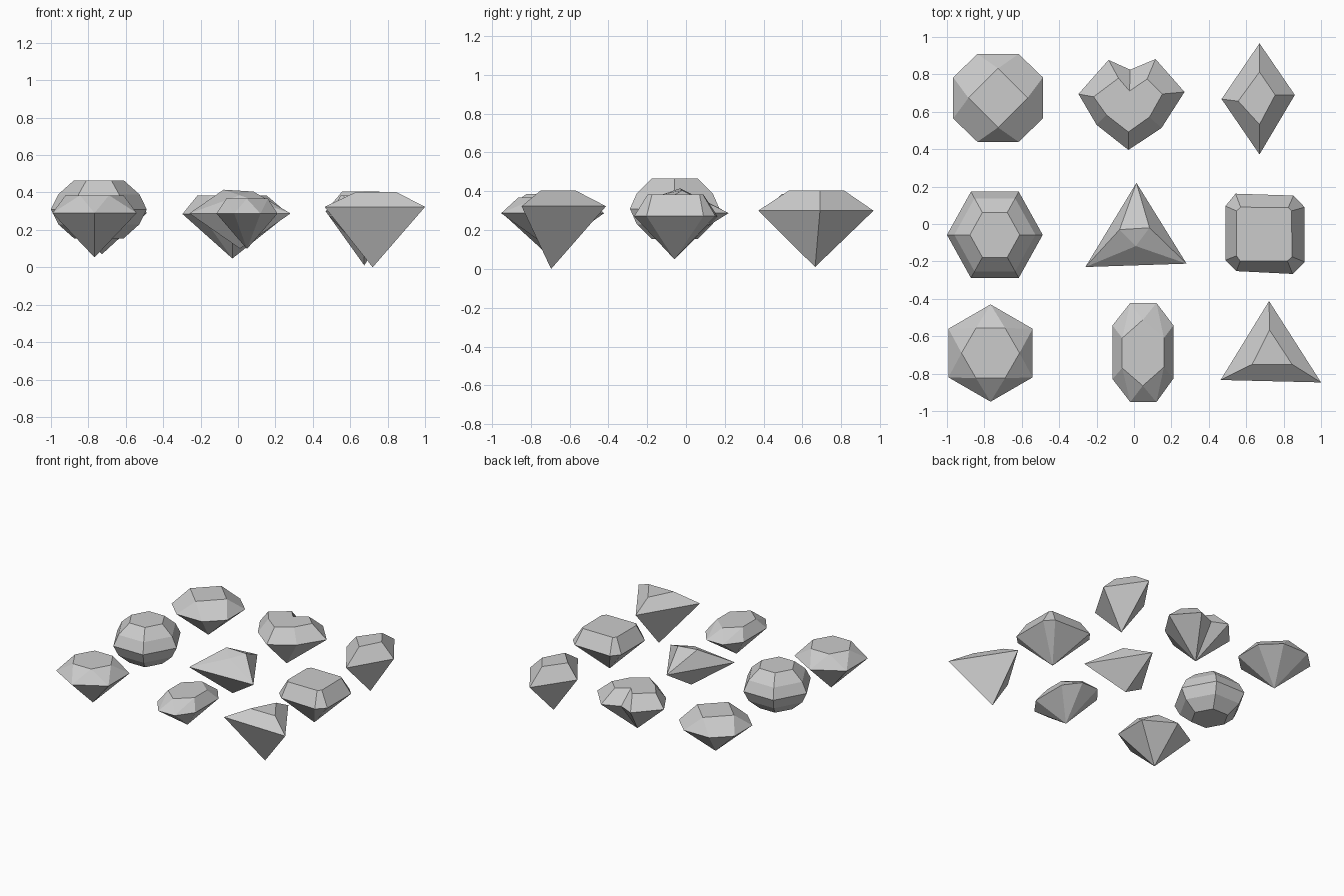
import bpy, bmesh
from math import sin, cos, pi, radians

if "Cube" in bpy.data.objects:
    bpy.data.objects.remove(bpy.data.objects["Cube"])


def ring(cx, cy, r, n, z, start=0.0, sy=1.0):
    """Regular polygon ring at height z."""
    return [(cx + r * cos(radians(start) + 2 * pi * i / n),
             cy + sy * r * sin(radians(start) + 2 * pi * i / n), z) for i in range(n)]


def at(pts, z):
    return [(x, y, z) for x, y in pts]


def finish(name, bm):
    bmesh.ops.recalc_face_normals(bm, faces=bm.faces)
    me = bpy.data.meshes.new(name)
    bm.to_mesh(me)
    bm.free()
    bpy.context.collection.objects.link(bpy.data.objects.new(name, me))


def hull_gem(name, *groups):
    """Convex gem: facets are the hull of its table, girdle and tip points."""
    bm = bmesh.new()
    for g in groups:
        for p in g:
            bm.verts.new(p)
    res = bmesh.ops.convex_hull(bm, input=bm.verts)
    loose = [v for v in bm.verts if not v.link_faces]
    bmesh.ops.delete(bm, geom=loose, context='VERTS')
    bmesh.ops.dissolve_limit(bm, angle_limit=radians(2), verts=bm.verts, edges=bm.edges)
    finish(name, bm)


def ring_gem(name, table, girdle, tip):
    """Gem with matching table and girdle rings (may be concave)."""
    bm = bmesh.new()
    t = [bm.verts.new(p) for p in table]
    g = [bm.verts.new(p) for p in girdle]
    k = bm.verts.new(tip)
    bm.faces.new(t)
    n = len(t)
    for i in range(n):
        j = (i + 1) % n
        bm.faces.new((t[i], t[j], g[j], g[i]))
        bm.faces.new((g[i], g[j], k))
    finish(name, bm)


# back row: cushion gem, heart gem, lozenge gem
cx, cy = -0.727, 0.674
hull_gem("cushion_gem",
         ring(cx, cy, 0.158, 4, 0.39),
         at([(cx + sx * a, cy + sy * b) for sx in (-1, 1) for sy in (-1, 1)
             for a, b in ((0.11, 0.235), (0.24, 0.11))], 0.29),
         [(cx, cy, 0.07)])

ring_gem("heart_gem",
         at([(-.083, .78), (-.024, .711), (.07, .775), (.152, .695),
             (.083, .572), (-.03, .492), (-.147, .583), (-.216, .68)], 0.385),
         at([(-.136, .877), (-.02, .825), (.115, .882), (.27, .706),
             (.147, .513), (-.03, .396), (-.2, .53), (-.297, .695)], 0.285),
         (-.03, .64, .047))

ring_gem("lozenge_gem",
         at([(.671, .813), (.755, .69), (.671, .532), (.557, .657)], 0.405),
         at([(.671, .966), (.86, .69), (.671, .372), (.468, .668)], 0.30),
         (.675, .665, .01))

# middle row: rounded hexagonal gem, pointed triangular gem, cut rectangle gem
hull_gem("rounded_hexagon_gem",
         *[ring(-0.744, -0.058, r, 6, z, 0, 1.04) for r, z in
           ((.133, .465), (.217, .39), (.256, .31), (.217, .23), (.133, .155))])

hull_gem("pointed_triangle_gem",
         [(-.077, -.03, .415), (.083, -.02, .405), (.01, -.118, .385)],
         at([(.013, .22), (.281, -.212), (-.26, -.23)], 0.288),
         [(.01, -.08, .1)])

ring_gem("cut_rectangle_gem",
         at([(.57, .09), (.825, .088), (.842, .07), (.845, -.175),
             (.82, -.198), (.568, -.198), (.548, -.17), (.548, .07)], 0.383),
         at([(.543, .162), (.853, .152), (.912, .09), (.912, -.203),
             (.848, -.267), (.548, -.252), (.489, -.193), (.489, .096)], 0.272),
         (.70, -.06, .05))

# front row: hexagonal gem, oval gem, triangular gem
hull_gem("hexagon_gem",
         ring(-.767, -.69, .155, 6, 0.385),
         ring(-.767, -.69, .26, 6, 0.29, 30),
         [(-.767, -.69, .053)])

hull_gem("oval_gem",
         at([(.047, -.513), (.16, -.61), (.16, -.765), (.047, -.865),
             (-.063, -.77), (-.063, -.61)], 0.367),
         at([(-.02, -.422), (.12, -.422), (.211, -.542), (.211, -.826),
             (.12, -.952), (-.02, -.952), (-.115, -.829), (-.115, -.542)], 0.287),
         [(.048, -.69, .098)])

ring_gem("triangle_gem",
         at([(.725, -.567), (.845, -.75), (.632, -.75)], 0.403),
         at([(.722, -.412), (1.0, -.847), (.463, -.834)], 0.323),
         (.72, -.695, 0.0))
